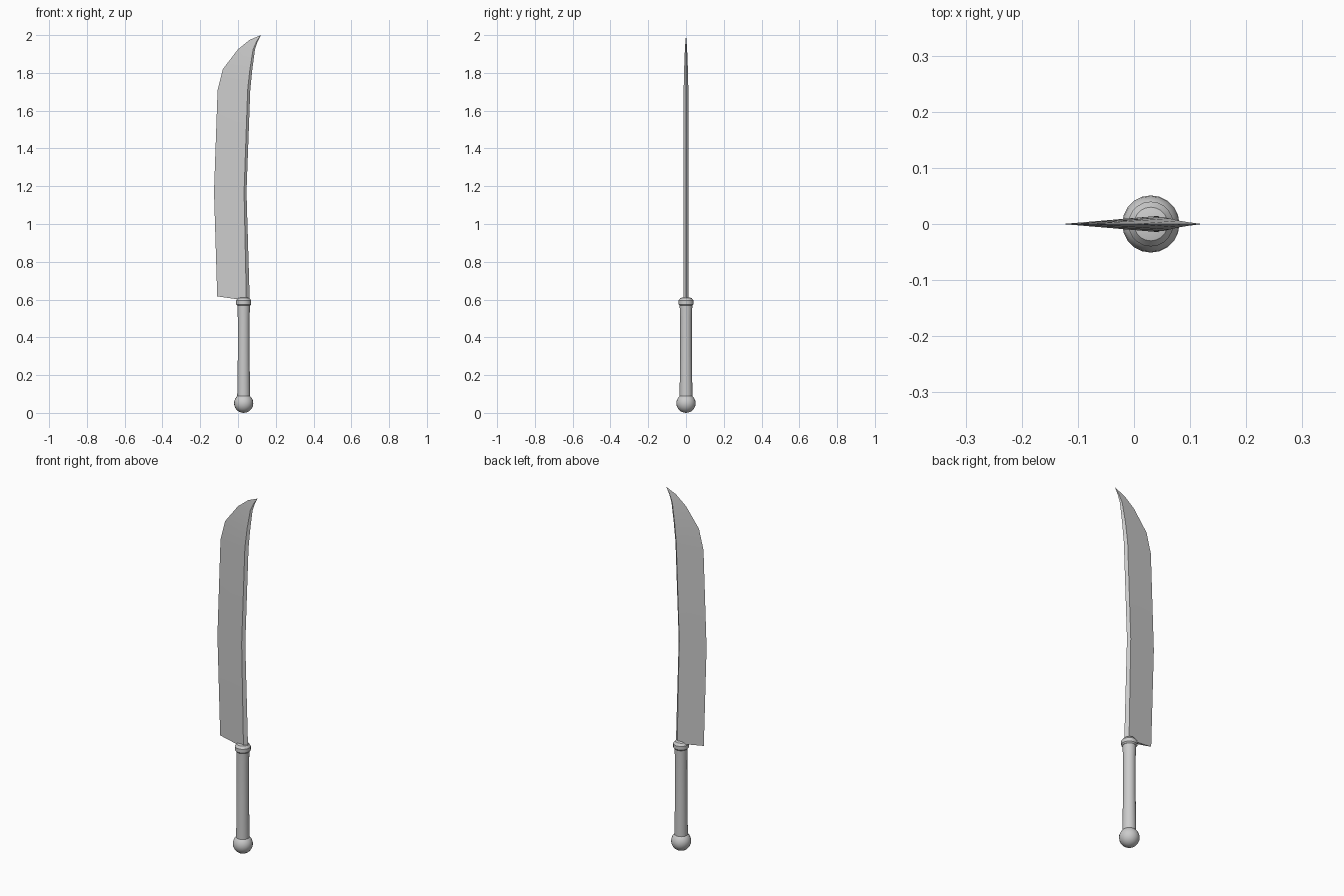
import bpy, bmesh, math

if "Cube" in bpy.data.objects:
    bpy.data.objects.remove(bpy.data.objects["Cube"])

CX = 0.03  # handle axis


def lathe(name, profile, sides=20):
    bm = bmesh.new()
    rings = []
    for r, z in profile:
        rings.append([bm.verts.new((CX + r * math.cos(2 * math.pi * i / sides),
                                    r * math.sin(2 * math.pi * i / sides), z))
                      for i in range(sides)])
    for a, b in zip(rings, rings[1:]):
        for i in range(sides):
            j = (i + 1) % sides
            bm.faces.new((a[i], a[j], b[j], b[i]))
    bm.faces.new(rings[0][::-1])
    bm.faces.new(rings[-1])
    return finish(name, bm)


def finish(name, bm):
    bmesh.ops.recalc_face_normals(bm, faces=bm.faces[:])
    mesh = bpy.data.meshes.new(name)
    bm.to_mesh(mesh)
    bm.free()
    ob = bpy.data.objects.new(name, mesh)
    bpy.context.collection.objects.link(ob)
    return ob


def smooth(ob, angle):
    bpy.ops.object.select_all(action='DESELECT')
    ob.select_set(True)
    bpy.context.view_layer.objects.active = ob
    bpy.ops.object.shade_smooth_by_angle(angle=math.radians(angle))


# Blade: each row is cutting edge (x, z), spine (x, z), ridge inset, half thickness
rows = [
    ((-0.11, 0.617), (0.062, 0.595), 0.018, 0.0145),
    ((-0.127, 1.17), (0.045, 1.17), 0.013, 0.0135),
    ((-0.108, 1.71), (0.065, 1.71), 0.014, 0.0125),
    ((-0.08, 1.82), (0.076, 1.82), 0.013, 0.010),
    ((0.0, 1.925), (0.09, 1.925), 0.010, 0.006),
    ((0.062, 1.975), (0.104, 1.966), 0.006, 0.003),
]
bm = bmesh.new()
sections = []
for (ex, ez), (sx, sz), inset, t in rows:
    sections.append([bm.verts.new(p) for p in (
        (ex, 0, ez), (sx - inset, -t, sz), (sx, 0, sz), (sx - inset, t, sz))])
for a, b in zip(sections, sections[1:]):
    for i in range(4):
        j = (i + 1) % 4
        bm.faces.new((a[i], a[j], b[j], b[i]))
tip = bm.verts.new((0.121, 0, 2.0))
for i in range(4):
    bm.faces.new((sections[-1][i], sections[-1][(i + 1) % 4], tip))
bm.faces.new(sections[0])
smooth(finish("blade", bm), 12)

# Grip, slightly flared at the lower end
grip = lathe("grip", [(0.034, 0.07), (0.034, 0.1), (0.031, 0.3),
                      (0.031, 0.5), (0.034, 0.58)])
smooth(grip, 40)

# Collar between grip and blade
collar = lathe("collar", [(0.034, 0.568), (0.040, 0.575), (0.040, 0.595),
                          (0.030, 0.608), (0.018, 0.611)])
smooth(collar, 30)

# Round pommel
bpy.ops.mesh.primitive_uv_sphere_add(segments=20, ring_count=12, radius=0.051,
                                     location=(CX, 0, 0.051))
pommel = bpy.context.object
pommel.name = "pommel"
smooth(pommel, 40)
